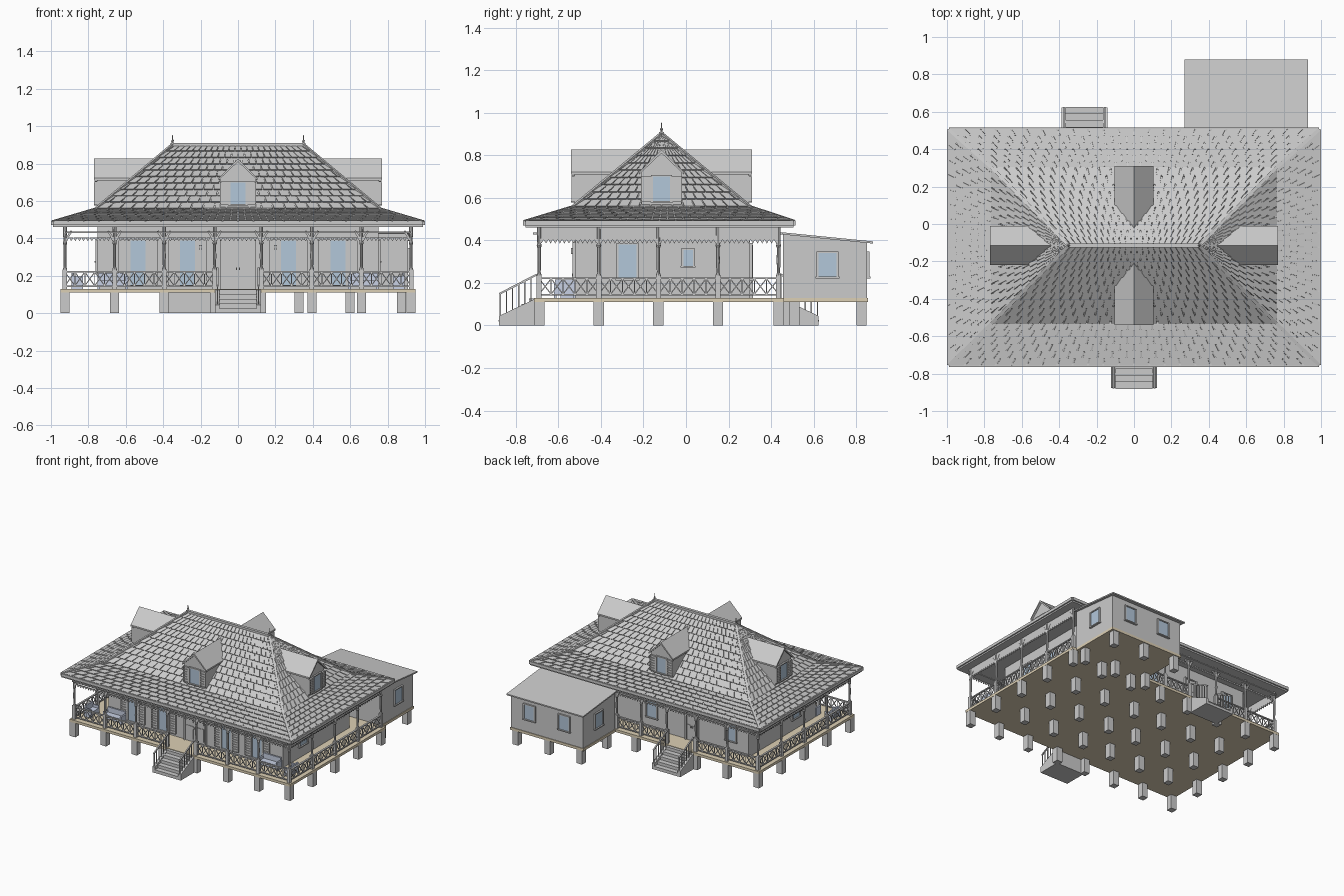
import bpy, bmesh
from math import pi, radians
from mathutils import Matrix, Vector as V

if "Cube" in bpy.data.objects:
    bpy.data.objects.remove(bpy.data.objects["Cube"])

parts = {}
I = Matrix.Identity(4)

def bm_of(name):
    return parts.setdefault(name, bmesh.new())

def box(name, x0, x1, y0, y1, z0, z1, M=I):
    T = Matrix.Translation(((x0+x1)/2, (y0+y1)/2, (z0+z1)/2))
    S = Matrix.Diagonal((abs(x1-x0), abs(y1-y0), abs(z1-z0), 1))
    bmesh.ops.create_cube(bm_of(name), size=1, matrix=M @ T @ S)

def loft(name, rings, M=I):
    # closed solid through rings with equal point counts
    bm = bm_of(name)
    vs = [[bm.verts.new(M @ V(p)) for p in r] for r in rings]
    n = len(vs[0])
    bm.faces.new(vs[0][::-1])
    bm.faces.new(vs[-1])
    for a, b in zip(vs, vs[1:]):
        for i in range(n):
            j = (i+1) % n
            bm.faces.new((a[i], a[j], b[j], b[i]))

def bar(name, p, q, w, h=None, M=I):
    p, q = M @ V(p), M @ V(q)
    R = (q-p).to_track_quat('Z', 'Y').to_matrix().to_4x4()
    S = Matrix.Diagonal((w, h or w, (q-p).length, 1))
    bmesh.ops.create_cube(bm_of(name), size=1, matrix=Matrix.Translation((p+q)/2) @ R @ S)

def at(x, y, ang):
    # local frame on a wall, local -y faces outward
    return Matrix.Translation((x, y, 0)) @ Matrix.Rotation(radians(ang), 4, 'Z')

# piers and deck
XS = [-.925, -.66, -.395, -.125, .125, .395, .66, .925]
YS = [-.69, -.41, -.13, .15, .435]
for x in XS:
    for y in YS:
        box('piers', x-.024, x+.024, y-.024, y+.024, 0, .115)
for x in (.325, .6, .875):
    for y in (.51, .825):
        box('piers', x-.024, x+.024, y-.024, y+.024, 0, .115)
box('deck', -.95, .95, -.715, .46, .11, .13)
box('deck', .285, .915, .455, .855, .11, .13)

# house body, annex and annex roof
box('house_walls', -.75, .75, -.52, .30, .13, .47)
loft('annex_walls', [[(x, .456, .13), (x, .85, .13), (x, .85, .39), (x, .456, .428)] for x in (.29, .91)])
loft('annex_roof', [[(x, .45, .428), (x, .88, .385), (x, .88, .395), (x, .45, .438)] for x in (.27, .93)])

# main roof: flat soffit, porch skirt, steep hip
CY = -.115
def rect(x, y0, y1, z):
    return [V((-x, y0, z)), V((x, y0, z)), V((x, y1, z)), V((-x, y1, z))]
eave, brk = rect(.99, -.755, .505, .487), rect(.76, -.53, .30, .555)
ridge = rect(.35, CY-.001, CY+.001, .897)
loft('main_roof', [rect(.99, -.755, .505, .46), eave, brk, ridge])

# shingles, in staggered rows on each slope
def shingles(a, b, c, d, rows, n):
    nrm = (b-a).cross(d-a).normalized()
    for r in range(rows):
        t0, t1 = r/rows, min(1, (r+1.1)/rows)
        edges = [i/n for i in range(n+1)]
        if r % 2:
            edges = [0] + [(i+.5)/n for i in range(n)] + [1]
        P = lambda u, t, h: a.lerp(b, u).lerp(d.lerp(c, u), t) + nrm*h
        for u0, u1 in zip(edges, edges[1:]):
            g = .06/n
            u0, u1 = u0+g, u1-g
            loft('roof_shingles', [
                [P(u0, t0, -.002), P(u1, t0, -.002), P(u1, t1, -.003), P(u0, t1, -.003)],
                [P(u0, t0, .009), P(u1, t0, .009), P(u1, t1, .002), P(u0, t1, .002)]])
for i in range(4):
    j, n = (i+1) % 4, (24, 16)[i % 2]
    shingles(eave[i], eave[j], brk[j], brk[i], 6, n)
    shingles(brk[i], brk[j], ridge[j], ridge[i], 10, n)
    bar('hip_caps', eave[i], brk[i], .018)
    bar('hip_caps', brk[i], ridge[i], .018)
    bar('gutter', eave[i]+V((0, 0, -.005)), eave[j]+V((0, 0, -.005)), .02, .022)
bar('hip_caps', (-.36, CY, .898), (.36, CY, .898), .022)

# ridge finials
for x in (-.35, .35):
    bmesh.ops.create_cone(bm_of('finials'), segments=8, radius1=.006, radius2=.001, depth=.055,
                          cap_ends=True, matrix=Matrix.Translation((x, CY, .928)))
    bmesh.ops.create_icosphere(bm_of('finials'), subdivisions=1, radius=.008,
                               matrix=Matrix.Translation((x, CY, .922)))

# windows and louvred shutters
def window(M, z0, z1, w, shutter=0):
    h = w/2
    box('window_glass', -h, h, -.006, .002, z0, z1, M)
    for s in (-1, 1):
        box('window_frames', s*h-.005, s*h+.005, -.012, .002, z0-.005, z1+.005, M)
        if shutter:
            a, b = s*(h+.007), s*(h+.007+shutter)
            box('shutters', a, b, -.008, .002, z0, z1, M)
            for x in (a, b):
                box('shutters', x-.004, x+.004, -.014, .002, z0, z1, M)
            k = int((z1-z0)/.018)
            for i in range(k+1):
                z = z0 + (z1-z0)*i/k
                box('shutters', a, b, -.013, 0, z-.003, z+.003, M)
    box('window_frames', -h-.008, h+.008, -.016, .002, z0-.008, z0, M)
    box('window_frames', -h-.005, h+.005, -.012, .002, z1, z1+.008, M)

def door(M, w, z1):
    h = w/2
    box('doors', -h, h, -.006, .002, .13, z1, M)
    for s in (-1, 1):
        box('doors', s*h-.006, s*h+.006, -.014, .002, .13, z1+.008, M)
        box('doors', s*.008-.003, s*.008+.003, -.015, 0, .23, .245, M)
        for z in (.15, .28):
            box('doors', s*.015, s*(h-.015), -.01, 0, z, z+.1, M)
    box('doors', -h, h, -.014, .002, z1, z1+.008, M)

for x in (-.535, -.27, .27, .535):
    window(at(x, -.52, 0), .15, .39, .09, .048)
door(at(0, -.52, 0), .18, .395)
door(at(-.265, .30, 180), .10, .37)
for x in (-.6, .08):
    window(at(x, .30, 180), .22, .38, .09)
for s in (-1, 1):
    window(at(s*.75, -.275, s*90), .22, .38, .095)
    window(at(s*.75, .01, s*90), .28, .355, .055)
    box('wall_lamps', s*.2-.008, s*.2+.008, -.54, -.52, .335, .365)
for M in (at(.91, .665, 90), at(.29, .665, -90), at(.45, .85, 180), at(.75, .85, 180)):
    window(M, .23, .34, .095)

# dormers on all four slopes
for M in (at(0, -.525, 0), at(0, .295, 180), at(.755, CY, 90), at(-.755, CY, -90)):
    prof = [(-.095, .55), (.095, .55), (.095, .72), (0, .81), (-.095, .72)]
    loft('dormer_walls', [[(x, y, z) for x, z in prof] for y in (0, .32)], M)
    for s in (-1, 1):
        slab = [(0, .81), (s*.105, .71), (s*.105, .722), (0, .826)]
        loft('dormer_roofs', [[(x, y, z) for x, z in slab] for y in (-.015, .32)], M)
    box('dormer_ledges', -.18, .18, -.012, .012, .55, .562, M)
    window(M, .585, .70, .09, .04)

# turned posts with brackets, railings, frieze with pointed trim
def post(x, y):
    box('posts', x-.012, x+.012, y-.012, y+.012, .13, .235)
    prof = [(.012, .235), (.007, .25), (.009, .30), (.008, .365), (.012, .375), (.009, .385), (.01, .46)]
    oct8 = [V((1, 0, 0)) @ Matrix.Rotation(i*pi/4, 3, 'Z') for i in range(7, -1, -1)]
    loft('posts', [[V((x, y, z)) + o*r for o in oct8] for r, z in prof])

def bay(p, q, rail=True, trim=True):
    p, q = V((*p, 0)), V((*q, 0))
    d, up = q-p, V((0, 0, 1))
    n = max(2, round(d.length/.055))
    if rail:
        bar('railings', p+up*.222, q+up*.222, .014, .008)
        bar('railings', p+up*.145, q+up*.145, .008)
        for i in range(n):
            a, b = p+d*i/n, p+d*(i+1)/n
            bar('railings', a+up*.147, b+up*.22, .005)
            bar('railings', b+up*.147, a+up*.22, .005)
            bar('railings', a+up*.147, a+up*.22, .005)
    if trim:
        side = d.cross(up).normalized()*.004
        bar('porch_beam', p+up*.432, q+up*.432, *((.008, .06) if abs(d.x) < .01 else (.06, .008)))
        m = round(d.length/.022)
        for i in range(m):
            a, b = p+d*i/m, p+d*(i+1)/m
            tri = [a+up*.404, b+up*.404, (a+b)/2+up*.385]
            loft('porch_trim', [[v-side for v in tri], [v+side for v in tri]])
        for e, s in ((p, 1), (q, -1)):
            bar('post_brackets', e+up*.385, e+d.normalized()*s*.035+up*.44, .012)

for a, b in zip(XS, XS[1:]):
    bay((a, -.69), (b, -.69), rail=abs(a+b) > .1)
for s in (-1, 1):
    for a, b in zip(YS, YS[1:]):
        bay((s*.925, a), (s*.925, b))
BX = [-.925, -.66, -.39, -.14, .08, .29, .925]
for a, b in zip(BX, BX[1:]):
    bay((a, .435), (b, .435), rail=a not in (-.39, .29), trim=a != .29)
for p in {(x, -.69) for x in XS} | {(s*.925, y) for y in YS for s in (-1, 1)} | {(x, .435) for x in BX}:
    post(*p)

# stairs with cheek walls and handrails, front and back
for M, run in ((at(0, -.70, 0), .178), (at(-.265, .445, 180), .178)):
    for i in range(5):
        box('stairs', -.1, .1, -run*(i+1)/5, 0, 0, .125-i*.025, M)
        box('stairs', -.1, .1, -run*(i+1)/5-.003, 0, .119-i*.025, .126-i*.025, M)
    for s in (-1, 1):
        side = [(0, 0), (-run, 0), (-run, .045), (0, .13)]
        loft('stairs', [[(x, y, z) for y, z in side] for x in (s*.1, s*.122)], M)
        bar('stair_rails', (s*.11, -run, .148), (s*.11, 0, .24), .009, M=M)
        for i in range(7):
            t = i/6
            y = -run*.97*t
            bar('stair_rails', (s*.11, y, .128-.083*t), (s*.11, y, .238-.088*t), .006, M=M)

# porch seating
def seat(M, w):
    box('porch_seats', -w/2, w/2, -.06, 0, .145, .175, M)
    box('porch_seats', -w/2, w/2, -.012, 0, .145, .215, M)
    for s in (-1, 1):
        box('porch_seats', s*w/2-.006, s*w/2+.006, -.06, 0, .13, .195, M)
for s in (-1, 1):
    seat(at(s*.67, -.53, 0), .15)
    seat(at(s*.89, -.57, -s*90), .09)

# turn the collected parts into objects
colors = {'deck': (.72, .63, .46, 1), 'window_glass': (.45, .57, .70, 1), 'porch_seats': (.58, .64, .78, 1)}
for name, bm in parts.items():
    bmesh.ops.recalc_face_normals(bm, faces=bm.faces)
    me = bpy.data.meshes.new(name)
    bm.to_mesh(me)
    bm.free()
    if name in colors:
        mat = bpy.data.materials.new(name + '_colour')
        mat.diffuse_color = colors[name]
        mat.use_nodes = True
        mat.node_tree.nodes["Principled BSDF"].inputs["Base Color"].default_value = mat.diffuse_color
        me.materials.append(mat)
    bpy.context.collection.objects.link(bpy.data.objects.new(name, me))
